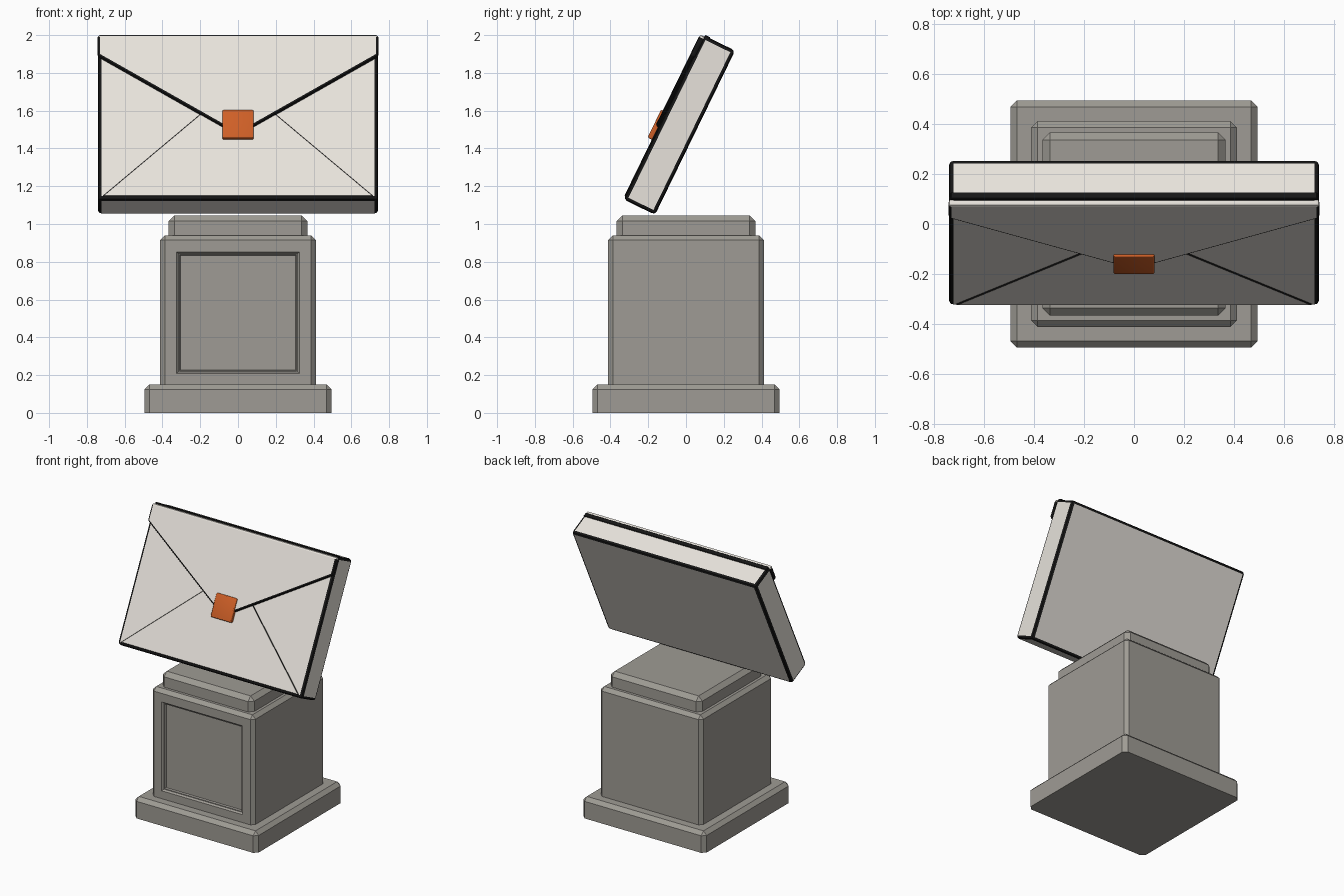
import bpy, bmesh, math
from mathutils import Matrix

if "Cube" in bpy.data.objects:
    bpy.data.objects.remove(bpy.data.objects["Cube"])


def material(name, rgb):
    m = bpy.data.materials.new(name)
    m.diffuse_color = (*rgb, 1)
    m.use_nodes = True
    m.node_tree.nodes["Principled BSDF"].inputs["Base Color"].default_value = m.diffuse_color
    return m


STONE = material("warm grey stone", (0.345, 0.33, 0.298))
PAPER = material("cream paper", (0.82, 0.785, 0.73))
WAX = material("orange wax", (0.62, 0.115, 0.02))
INK = material("black trim", (0.008, 0.008, 0.008))

# Local frame of the leaning envelope: x across, y into the back, z up the slope
TILT = Matrix.Translation((0, -0.33, 1.13)) @ Matrix.Rotation(math.radians(-26), 4, 'X')


def slab(bm, outline, y_front, y_back):
    """Extrude an x/z outline from y_front to y_back."""
    face = bm.faces.new([bm.verts.new((x, y_front, z)) for x, z in outline])
    ext = bmesh.ops.extrude_face_region(bm, geom=[face])
    moved = [g for g in ext["geom"] if isinstance(g, bmesh.types.BMVert)]
    bmesh.ops.translate(bm, verts=moved, vec=(0, y_back - y_front, 0))
    bmesh.ops.recalc_face_normals(bm, faces=bm.faces[:])


def bevel(bm, edges, width, segments=1):
    bmesh.ops.bevel(bm, geom=edges, offset=width, offset_type='OFFSET',
                    segments=segments, profile=0.5, affect='EDGES')
    bm.normal_update()


def finish(bm, name, mats, matrix=None, smooth=False):
    if matrix:
        bm.transform(matrix)
    bm.normal_update()
    me = bpy.data.meshes.new(name)
    bm.to_mesh(me)
    bm.free()
    for m in mats:
        me.materials.append(m)
    if smooth:
        me.shade_smooth()
        me.set_sharp_from_angle(angle=math.radians(20))
    ob = bpy.data.objects.new(name, me)
    bpy.context.collection.objects.link(ob)
    return ob


def block(name, half, z0, z1, chamfer, panel=False):
    """Square stone block, chamfered but flat underneath, optionally with a sunken front panel."""
    bm = bmesh.new()
    slab(bm, [(-half, z0), (half, z0), (half, z1), (-half, z1)], -half, half)
    bevel(bm, [e for e in bm.edges if max(v.co.z for v in e.verts) > z0 + 0.001], chamfer)
    if panel:
        front = min(bm.faces, key=lambda f: f.calc_center_median().y)
        bmesh.ops.inset_region(bm, faces=[front], thickness=0.088, depth=0)
        bmesh.ops.inset_region(bm, faces=[front], thickness=0.014, depth=-0.012)
        bmesh.ops.inset_region(bm, faces=[front], thickness=0.008, depth=0)
        bmesh.ops.inset_region(bm, faces=[front], thickness=0.006, depth=-0.012)
    return finish(bm, name, [STONE])


# Pedestal
block("pedestal_base", 0.495, 0, 0.15, 0.026)
block("pedestal_body", 0.412, 0.145, 0.94, 0.025, panel=True)
block("pedestal_cap", 0.367, 0.90, 1.045, 0.03)


def paper(name, outline, y0, y1, width, segments=2, mats=(PAPER, INK), trim=None):
    """Bevelled sheet on the envelope; faces whose normal meets the trim rule turn black."""
    bm = bmesh.new()
    slab(bm, outline, y0, y1)
    bevel(bm, bm.edges[:], width, segments)
    if trim:
        for f in bm.faces:
            f.material_index = int(trim(f.normal))
    return finish(bm, name, mats, TILT, smooth=True)


def mirrored(right):
    """Close an outline from its right half, listed bottom to top."""
    return right + [(-x, z) for x, z in reversed(right) if x > 0]


# Envelope box with black rounded edges
paper("envelope_body", mirrored([(0.742, 0), (0.742, 0.967)]), 0, 0.185, 0.019,
      trim=lambda n: max(abs(c) for c in n) < 0.98)
# Bottom flap, whose black sloping sides make the two creases
paper("bottom_flap", mirrored([(0.718, 0.018), (0.18, 0.52)]), -0.005, 0.02, 0.004, 1,
      trim=lambda n: n.y > -0.9)
# Closing flap pointing down to the seal, with black sides
paper("closing_flap", mirrored([(0, 0.372), (0.744, 0.84), (0.744, 0.962)]),
      -0.02, 0.012, 0.013, trim=lambda n: n.y > -0.95 and n.z < 0.3)
# Black rear edge of the flap where it folds over the top
paper("flap_fold_edge", mirrored([(0.735, 0.95), (0.735, 0.972)]), 0.006, 0.036, 0.003, 1,
      mats=(INK,))
# Wax seal
paper("seal", mirrored([(0.083, 0.35), (0.083, 0.515)]), -0.03, 0.01, 0.009, 3, mats=(WAX,))
